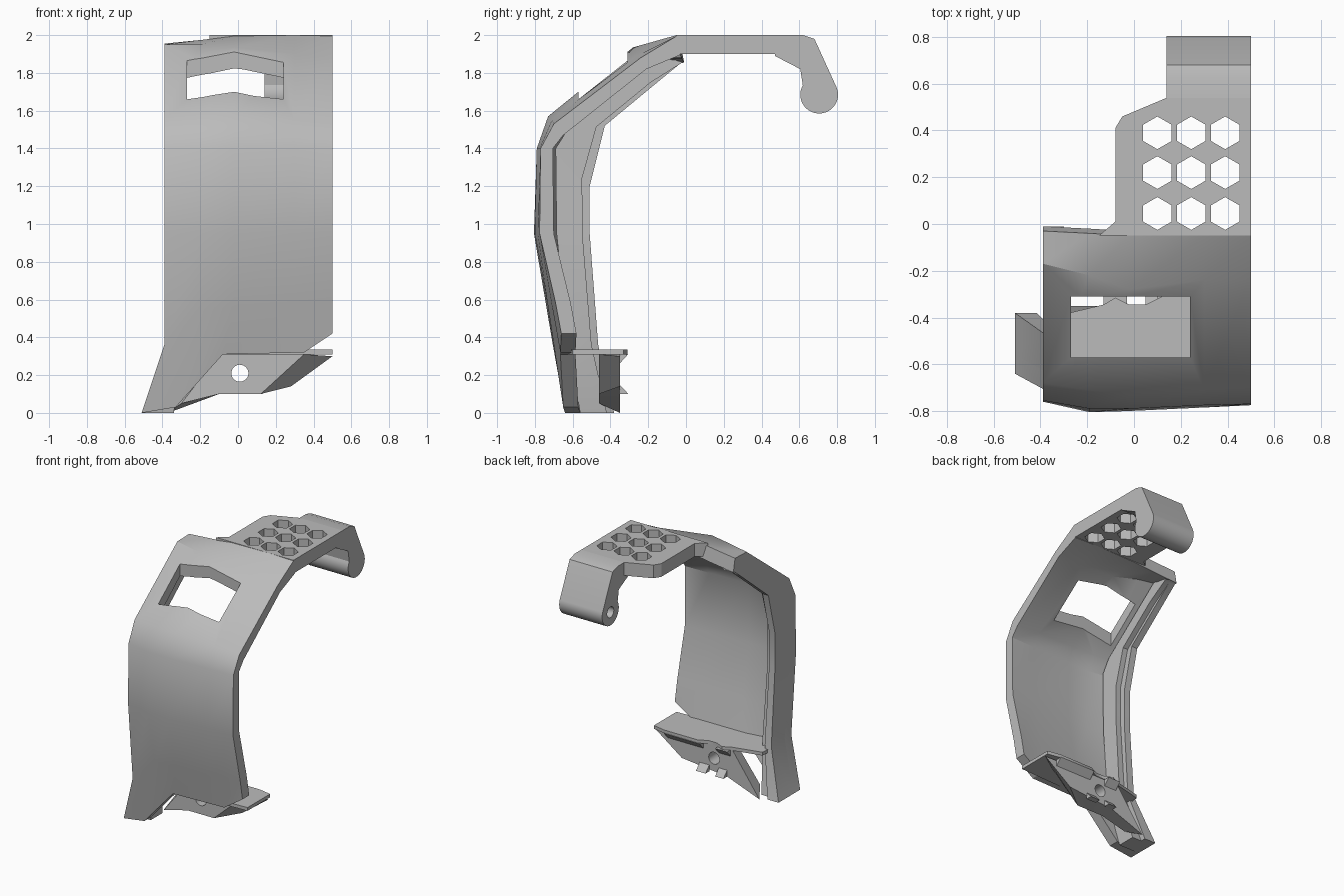
import bpy, bmesh, math
from mathutils import Matrix

if "Cube" in bpy.data.objects:
    bpy.data.objects.remove(bpy.data.objects["Cube"])

grey = bpy.data.materials.new("plain_grey")
grey.diffuse_color = (0.5, 0.5, 0.5, 1)
grey.use_nodes = True
grey.node_tree.nodes["Principled BSDF"].inputs["Base Color"].default_value = grey.diffuse_color


def loft(name, rings, strip_caps=False):
    """Skin closed rings of points; caps are n-gons, or quad strips for thin bent rings."""
    bm = bmesh.new()
    vs = [[bm.verts.new(p) for p in r] for r in rings]
    n = len(rings[0])
    for a, b in zip(vs, vs[1:]):
        for i in range(n):
            j = (i + 1) % n
            bm.faces.new((a[i], a[j], b[j], b[i]))
    for r in (vs[0], vs[-1]):
        if strip_caps:
            for i in range(n // 2 - 1):
                bm.faces.new((r[i], r[i + 1], r[n - 2 - i], r[n - 1 - i]))
        else:
            bm.faces.new(r)
    bmesh.ops.recalc_face_normals(bm, faces=bm.faces[:])
    me = bpy.data.meshes.new(name)
    bm.to_mesh(me)
    bm.free()
    me.materials.append(grey)
    ob = bpy.data.objects.new(name, me)
    bpy.context.collection.objects.link(ob)
    return ob


def prism(name, pts, axis, a, b):
    """Extrude a 2D outline along x, y or z between a and b."""
    put = {"x": lambda p, t: (t, p[0], p[1]),
           "y": lambda p, t: (p[0], t, p[1]),
           "z": lambda p, t: (p[0], p[1], t)}[axis]
    return loft(name, [[put(p, t) for p in pts] for t in (a, b)])


def ngon(cx, cy, r, n, start=0.0):
    return [(cx + r * math.cos(start + 2 * math.pi * i / n),
             cy + r * math.sin(start + 2 * math.pi * i / n)) for i in range(n)]


def cut(ob, cutters):
    bpy.context.view_layer.objects.active = ob
    for c in cutters:
        m = ob.modifiers.new("cut", "BOOLEAN")
        m.operation, m.solver, m.object = "DIFFERENCE", "EXACT", c
        bpy.ops.object.modifier_apply(modifier=m.name)
    for c in cutters:
        bpy.data.objects.remove(c)


# Curved shell: rows from bottom to top, columns from left to right
X = (-0.39, -0.19, -0.02, 0.3, 0.5)
rows = [
    [(-0.51, -0.64, 0.0), (-0.33, -0.65, 0.03), (-0.08, -0.665, 0.31),
     (0.35, -0.665, 0.32), (0.5, -0.66, 0.42)],
    [(x, y, z) for x, y, z in zip(X, (-0.705, -0.73, -0.73, -0.71, -0.69),
                                  (0.36, 0.55, 0.56, 0.57, 0.58))],
    [(x, y, 0.95) for x, y in zip(X, (-0.76, -0.805, -0.8, -0.785, -0.775))],
    [(x, y, 1.4) for x, y in zip(X, (-0.755, -0.79, -0.79, -0.775, -0.77))],
    [(x, y, z) for x, y, z in zip(X, (-0.68, -0.71, -0.73, -0.71, -0.7),
                                  (1.555, 1.56, 1.57, 1.55, 1.53))],
    [(x, y, z) for x, y, z in zip(X, (-0.17, -0.22, -0.28, -0.24, -0.24),
                                  (1.95, 1.95, 1.935, 1.9, 1.88))],
    [(x, y, z) for x, y, z in zip(X, (-0.03, -0.04, -0.05, -0.05, -0.05),
                                  (1.955, 1.975, 1.995, 2.0, 1.995))],
]
depth = [(0.08, 0), (0.08, 0), (0.075, 0), (0.065, 0), (0.05, -0.06), (0.03, -0.06), (0.02, -0.1)]
inner = [[(x, y + dy, z + dz) for x, y, z in r] for r, (dy, dz) in zip(rows, depth)]
shell = loft("curved_shell", [o + i[::-1] for o, i in zip(rows, inner)], strip_caps=True)
window = prism("window_cutter", [(-0.27, -0.57), (0.24, -0.57), (0.24, -0.31), (-0.27, -0.31)],
               "z", 1.35, 2.2)
cut(shell, [window])

# Deep flange along the left edge, with a thin stepped lip, running into the foot
lip = [(-0.38, 0.0), (-0.465, 0.36), (-0.51, 0.95), (-0.51, 1.2), (-0.43, 1.52), (-0.2, 1.71), (-0.03, 1.85)]
thick = [0.17, 0.1, 0.09, 0.09, 0.09, 0.09, 0.09]
rings = []
for r, (ly, lz), t in zip(inner, lip, thick):
    x, y, z = r[0]
    sy, sz = y + 0.78 * (ly - y), z + 0.78 * (lz - z)
    rings.append([(x, y, z), (x, ly, lz), (x + t * 0.55, ly, lz),
                  (x + t * 0.55, sy, sz), (x + t, sy, sz), (x + t, y, z)])
loft("left_flange", rings)

# Flat top plate with a 3 x 3 grid of hexagonal holes
plate = prism("top_plate", [(-0.15, -0.05), (-0.08, 0.01), (-0.08, 0.41), (-0.05, 0.46),
                            (0.14, 0.54), (0.5, 0.54), (0.5, -0.05)], "z", 1.9, 2.0)
cut(plate, [prism("hex_cutter", ngon(x, y, 0.07, 6, math.pi / 6), "z", 1.8, 2.1)
            for x in (0.1, 0.245, 0.39) for y in (0.045, 0.22, 0.39)])

# Hook at the back ending in a round barrel with a blind hole
cy, cz = 0.705, 1.685
arc = [(cy + 0.1 * math.cos(math.radians(a)), cz + 0.1 * math.sin(math.radians(a)))
       for a in range(20, -216, -10)]
hook = prism("rear_hook", [(0.47, 1.89), (0.47, 2.0), (0.62, 2.0), (0.68, 1.98)] + arc + [(0.605, 1.82)],
             "x", 0.14, 0.5)
cut(hook, [prism("barrel_cutter", ngon(cy, cz, 0.04, 24), "x", 0.1, 0.35)])

# Shelf closing the bottom of the shell
prism("bottom_shelf", [(-0.38, -0.64), (0.5, -0.6), (0.5, -0.33), (0.4, -0.31), (0.12, -0.31),
                       (0.05, -0.345), (-0.02, -0.345), (-0.08, -0.315), (-0.13, -0.345),
                       (-0.36, -0.4)], "z", 0.31, 0.335)

# Mounting plate under the shelf, flaring outwards to the back, with a screw hole
front = [(-0.3, 0.05), (-0.1, 0.1), (0.12, 0.1), (0.35, 0.31), (-0.1, 0.31)]
back = [(-0.37, 0.0), (-0.1, 0.1), (0.28, 0.14), (0.5, 0.3), (-0.14, 0.32)]
mount = loft("mounting_plate", [[(x, -0.46, z) for x, z in front],
                                [(x, -0.35, z) for x, z in back]])
cut(mount, [prism("screw_cutter", ngon(0.01, 0.21, 0.045, 24), "y", -0.6, -0.2)])

# Tapered teeth on the back of the mounting plate
for x0, x1 in ((-0.13, -0.03), (0.1, 0.4)):
    prism("upper_tooth", [(-0.352, 0.26), (-0.305, 0.312), (-0.352, 0.312)], "x", x0, x1)
for x0, x1 in ((-0.1, -0.03), (0.05, 0.13)):
    prism("lower_tooth", [(-0.352, 0.15), (-0.305, 0.1), (-0.352, 0.1)], "x", x0, x1)

# Smooth shading with sharp edges kept
bpy.ops.object.select_all(action="DESELECT")
for ob in bpy.context.collection.objects:
    ob.select_set(True)
    bpy.context.view_layer.objects.active = ob
bpy.ops.object.shade_smooth_by_angle(angle=math.radians(30))
